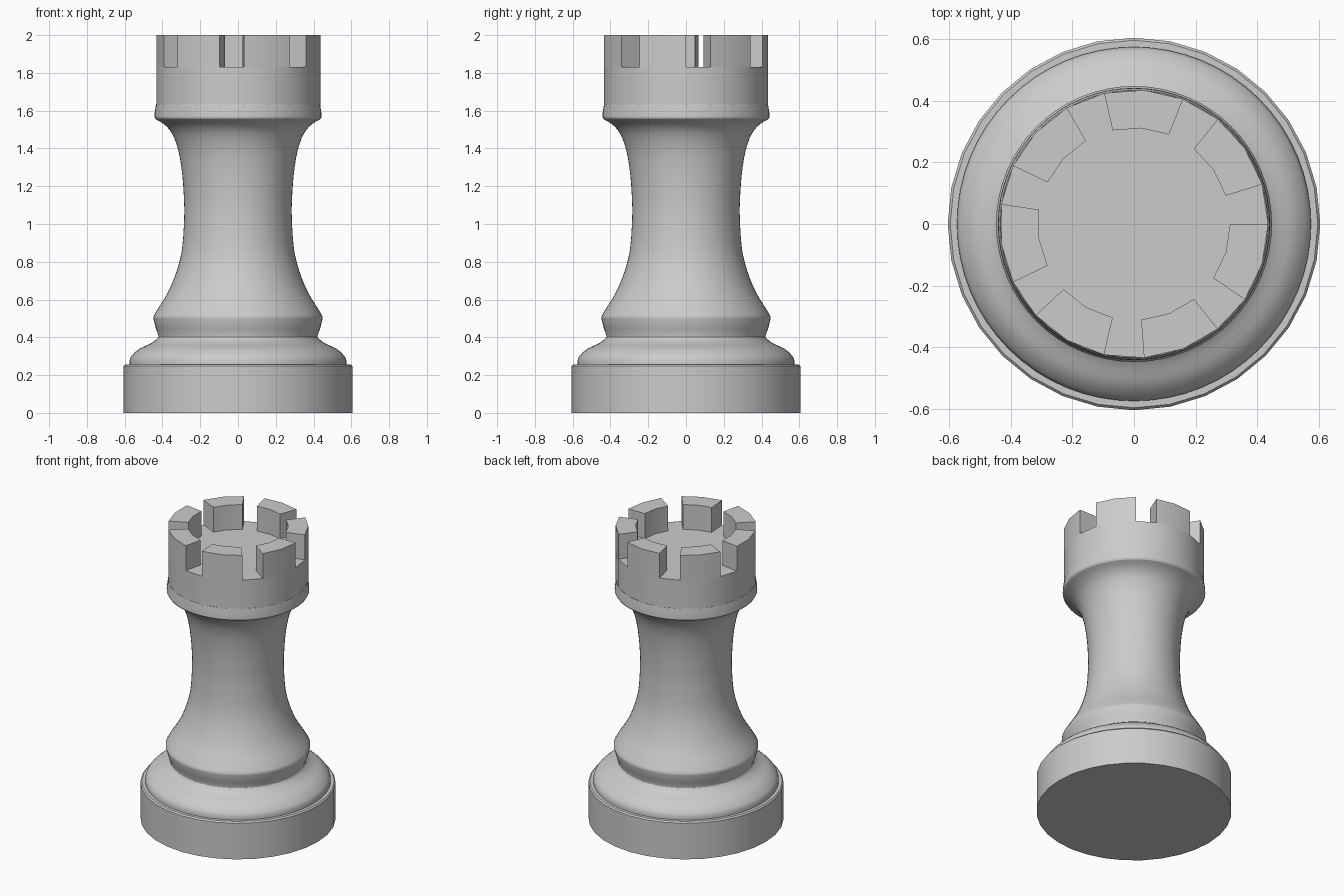
import bpy, bmesh
from math import cos, sin, pi, radians
from mathutils import Vector

if "Cube" in bpy.data.objects:
    bpy.data.objects.remove(bpy.data.objects["Cube"])


def finish(bm, name):
    bmesh.ops.recalc_face_normals(bm, faces=bm.faces)
    mesh = bpy.data.meshes.new(name)
    bm.to_mesh(mesh)
    bm.free()
    obj = bpy.data.objects.new(name, mesh)
    bpy.context.collection.objects.link(obj)
    bpy.ops.object.select_all(action='DESELECT')
    obj.select_set(True)
    bpy.context.view_layer.objects.active = obj
    bpy.ops.object.shade_smooth_by_angle(angle=radians(30))
    return obj


def ring(bm, r, z, n):
    return [bm.verts.new((r * cos(2 * pi * i / n), -r * sin(2 * pi * i / n), z)) for i in range(n)]


def bridge(bm, a, b):
    n = len(a)
    return [bm.faces.new((a[i], a[(i + 1) % n], b[(i + 1) % n], b[i])) for i in range(n)]


def lathe(name, profile, n):
    bm = bmesh.new()
    rings = [ring(bm, r, z, n) for r, z in profile]
    for a, b in zip(rings, rings[1:]):
        bridge(bm, a, b)
    bm.faces.new(rings[0])
    bm.faces.new(rings[-1])
    return finish(bm, name)


def smooth_curve(points, steps=3):
    # Catmull-Rom curve through the profile points
    p = [Vector(q) for q in points]
    p = [2 * p[0] - p[1]] + p + [2 * p[-1] - p[-2]]
    out = []
    for a, b, c, d in zip(p, p[1:], p[2:], p[3:]):
        for k in range(steps):
            t = k / steps
            out.append((2 * b + (c - a) * t + (2 * a - 5 * b + 4 * c - d) * t * t
                        + (3 * b - a - 3 * c + d) * t ** 3) / 2)
    return out + [p[-2]]


# Foot disc with a small top bevel
lathe("foot_disc", [(0.605, 0), (0.605, 0.247), (0.597, 0.256)], 32)

# Turned body: foot moulding, waist and collar, with crisp breaks between
moulding = smooth_curve([(0.575, 0.27), (0.566, 0.297), (0.524, 0.338), (0.46, 0.369), (0.425, 0.397), (0.422, 0.412)])
band = [(0.434, 0.445), (0.448, 0.5)]
waist = smooth_curve([(0.448, 0.51), (0.425, 0.55), (0.37, 0.64), (0.325, 0.75), (0.296, 0.87), (0.285, 1.03),
                      (0.286, 1.13), (0.295, 1.26), (0.316, 1.39), (0.35, 1.48), (0.39, 1.527), (0.436, 1.555)])
collar = [(0.442, 1.565), (0.441, 1.59), (0.434, 1.635)]
lathe("body", [(0.575, 0.25)] + moulding + band + waist + collar, 64)

# Head: 21-sided drum, two of every three rim segments raised as battlements
bm = bmesh.new()
N = 21
low, outer, inner = ring(bm, 0.436, 1.60, N), ring(bm, 0.436, 1.83, N), ring(bm, 0.312, 1.83, N)
bm.faces.new(low)
bridge(bm, low, outer)
rim = bridge(bm, outer, inner)
bm.faces.new(inner)
raised = [f for i, f in enumerate(rim) if i % 3 != 2]
ext = bmesh.ops.extrude_face_region(bm, geom=raised)["geom"]
bmesh.ops.translate(bm, vec=(0, 0, 0.17), verts=[v for v in ext if isinstance(v, bmesh.types.BMVert)])
finish(bm, "battlement_head")
